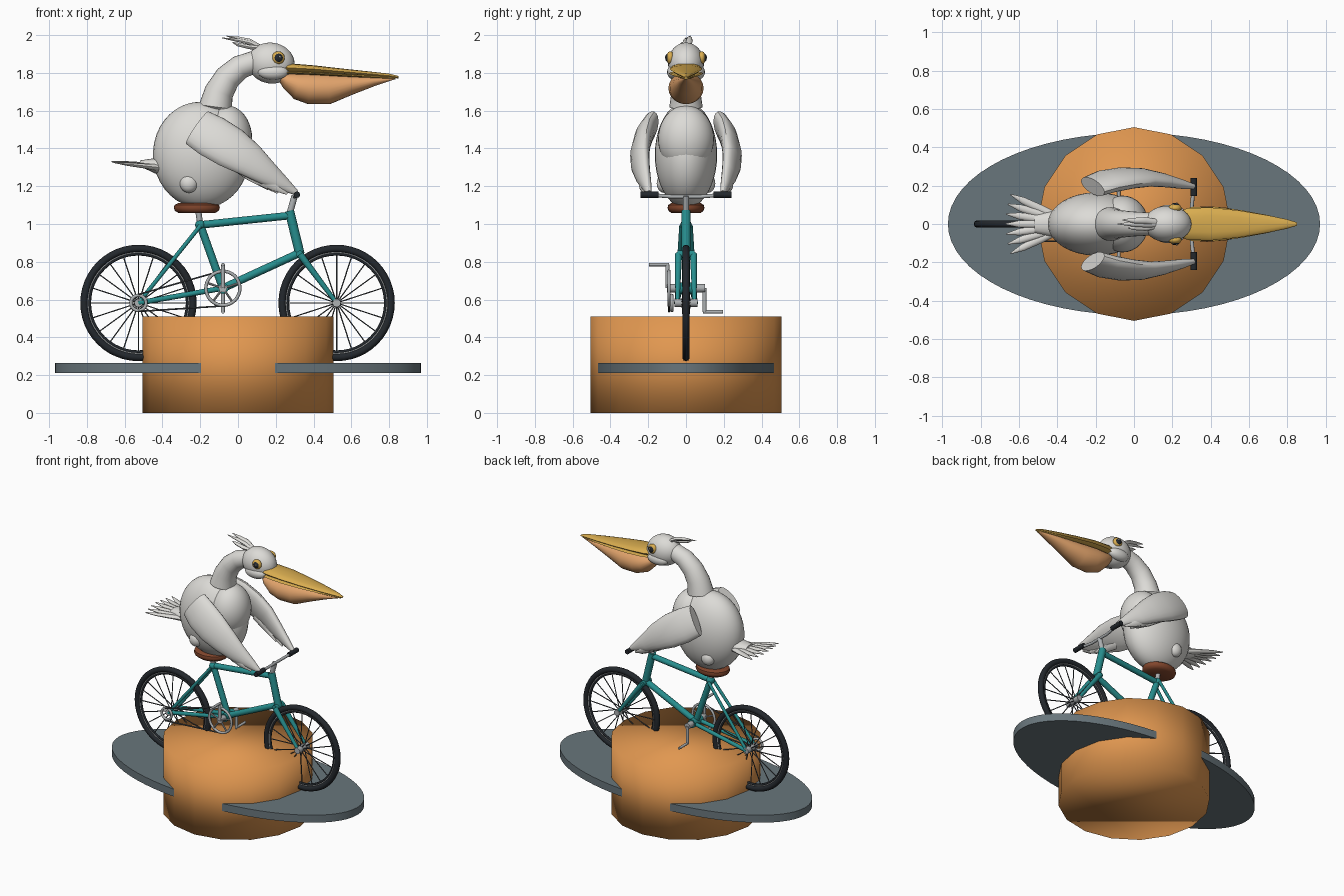
import bpy, bmesh, math
from math import sin, cos, pi
from mathutils import Vector

cube = bpy.data.objects.get("Cube")
if cube:
    bpy.data.objects.remove(cube, do_unlink=True)


def material(name, r, g, b):
    m = bpy.data.materials.new(name)
    m.use_nodes = True
    m.diffuse_color = (r, g, b, 1)
    bsdf = next(n for n in m.node_tree.nodes if n.type == 'BSDF_PRINCIPLED')
    bsdf.inputs["Base Color"].default_value = (r, g, b, 1)
    return m


orange = material("orange", .75, .31, .08)
slate = material("slate", .14, .18, .2)
teal = material("teal", .02, .27, .27)
white = material("feather white", .72, .71, .68)
yellow = material("bill yellow", .7, .42, .08)
tan = material("pouch tan", .76, .37, .15)
brown = material("saddle brown", .22, .06, .025)
black = material("rubber black", .017, .021, .026)
metal = material("metal", .42, .44, .45)
dark = material("spoke grey", .08, .09, .1)


def finish(name, mat, bm):
    bmesh.ops.recalc_face_normals(bm, faces=bm.faces)
    me = bpy.data.meshes.new(name)
    bm.to_mesh(me)
    bm.free()
    me.materials.append(mat)
    ob = bpy.data.objects.new(name, me)
    bpy.context.collection.objects.link(ob)
    return ob


def loft(name, mat, rings, n=16, up=(0, 0, 1)):
    """Skin elliptical rings: (centre, side radius, up radius)."""
    bm, loops = bmesh.new(), []
    cs = [Vector(r[0]) for r in rings]
    for i, (c, a, b) in enumerate(rings):
        t = (cs[min(i + 1, len(cs) - 1)] - cs[max(i - 1, 0)]).normalized()
        ref = Vector(up)
        if t.cross(ref).length < .05:
            ref = Vector((1, 0, 0))
        s = t.cross(ref).normalized()
        u = s.cross(t)
        loops.append([bm.verts.new(cs[i] + s * a * cos(2 * pi * k / n) + u * b * sin(2 * pi * k / n))
                      for k in range(n)])
    for p, q in zip(loops, loops[1:]):
        for k in range(n):
            bm.faces.new((p[k], p[(k + 1) % n], q[(k + 1) % n], q[k]))
    bm.faces.new(loops[0])
    bm.faces.new(loops[-1])
    return finish(name, mat, bm)


def rod(name, mat, a, b, r, r2=None, n=12):
    r2 = r2 or r
    return loft(name, mat, [(a, r, r), (b, r2, r2)], n)


def ball(name, mat, c, size, tilt=0):
    bpy.ops.mesh.primitive_uv_sphere_add(segments=32, ring_count=20, radius=1, location=c, rotation=(0, tilt, 0))
    ob = bpy.context.object
    ob.name, ob.scale = name, size
    ob.data.materials.append(mat)
    return ob


def ring(name, mat, c, major, minor):
    bpy.ops.mesh.primitive_torus_add(location=c, rotation=(pi / 2, 0, 0), major_radius=major,
                                     minor_radius=minor, major_segments=48, minor_segments=10)
    bpy.context.object.name = name
    bpy.context.object.data.materials.append(mat)


# Pedestal and oval base plate
pedestal = loft("pedestal", orange, [((0, 0, 0), .505, .505), ((0, 0, .51), .505, .505)], 16)
loft("oval_plate", slate, [((0, 0, .21), .475, .97), ((0, 0, .265), .475, .97)], 64)

# Wheels
for label, wx in (("rear", -.527), ("front", .522)):
    wz = .582
    ring(label + "_tyre", black, (wx, 0, wz), .288, .02)
    ring(label + "_rim", metal, (wx, 0, wz), .268, .007)
    ring(label + "_rim_inner", black, (wx, 0, wz), .259, .008)
    rod(label + "_hub", metal, (wx, -.06, wz), (wx, .06, wz), .022)
    for k in range(20):
        a = 2 * pi * k / 20
        y = .02 * (-1) ** k
        rod(label + "_spoke", dark, (wx + .02 * cos(a), y, wz + .02 * sin(a)),
            (wx + .26 * cos(a), 0, wz + .26 * sin(a)), .0035, n=6)

# Frame tubes
bottom, cluster = (-.08, 0, .66), (-.2, 0, .995)
head_top, head_low = (.272, 0, 1.07), (.328, 0, .84)
rod("seat_tube", teal, bottom, cluster, .021)
rod("top_tube", teal, cluster, (.278, 0, 1.045), .02)
rod("down_tube", teal, bottom, (.322, 0, .845), .021)
rod("head_tube", teal, head_top, head_low, .025)
rod("fork_crown", teal, (.328, -.045, .84), (.328, .045, .84), .02)
ball("seat_lug", teal, cluster, (.027, .03, .027))
for s in (-1, 1):
    rod("fork_blade", teal, (.328, s * .04, .84), (.522, s * .045, .582), .019, .011)
    rod("seat_stay", teal, (-.2, s * .025, .99), (-.527, s * .05, .582), .011)
    rod("chain_stay", teal, (-.08, s * .03, .66), (-.527, s * .05, .582), .014)

# Saddle
rod("seat_post", metal, cluster, (-.21, 0, 1.07), .016)
loft("saddle", brown, [((-.218, 0, z), .8 * r, r) for z, r in
                       ((1.057, .095), (1.07, .116), (1.085, .122), (1.1, .118), (1.11, .1))], 28)

# Handlebar
rod("stem", metal, (.275, 0, 1.06), (.3, 0, 1.15), .017)
loft("handlebar", metal, [((x, y, z), .01, .01) for x, y, z in
                          ((.312, -.2, 1.155), (.3, -.08, 1.145), (.3, .08, 1.145), (.312, .2, 1.155))], 12)

# Cranks, chainring, chain
rod("crank_axle", metal, (-.08, -.1, .66), (-.08, .1, .66), .022)
rod("bottom_bracket", teal, (-.08, -.05, .66), (-.08, .05, .66), .03)
ring("chainring", metal, (-.08, -.09, .66), .09, .009)
ring("sprocket", metal, (-.527, -.075, .582), .04, .009)
for k in range(5):
    a = 2 * pi * k / 5 + .3
    rod("chainring_arm", metal, (-.08, -.09, .66), (-.08 + .09 * cos(a), -.09, .66 + .09 * sin(a)), .006, n=8)
for s in (-1, 1):
    rod("chain_run", dark, (-.527, -.09, .582 + s * .045), (-.08, -.09, .66 + s * .094), .005, n=6)
    tip = .66 - s * .125
    rod("crank_arm", metal, (-.08, s * .098, .66), (-.08, s * .098, tip), .011)
    rod("pedal", metal, (-.08, s * .09, tip), (-.08, s * .195, tip), .009)
    rod("grip", black, (.312, s * .145, 1.155), (.312, s * .24, 1.155), .017)

# Bird body, neck and head
ball("body", white, (-.195, 0, 1.365), (.255, .165, .282), -.08)
ball("chest", white, (-.06, 0, 1.45), (.135, .148, .178))
loft("neck", white, [((x, 0, z), r, r) for x, z, r in
                     ((-.12, 1.55, .1), (-.12, 1.62, .088), (-.1, 1.7, .077), (-.055, 1.775, .07),
                      (.01, 1.83, .064), (.08, 1.855, .06), (.16, 1.86, .055))], 24)
ball("head", white, (.175, 0, 1.852), (.125, .095, .108), .15)
for s in (-1, 1):
    ball("thigh", white, (-.26, s * .115, 1.215), (.048, .04, .05))
    ball("cheek", white, (.185, s * .06, 1.805), (.08, .04, .042))
    ball("eye_ring", yellow, (.213, s * .083, 1.88), (.034, .022, .034))
    ball("pupil", black, (.215, s * .095, 1.88), (.023, .015, .023))
    ball("eye_glint", white, (.222, s * .109, 1.886), (.005, .003, .005))

# Bill
loft("upper_bill", yellow, [((x, 0, z), w, h) for x, z, w, h in
                            ((.22, 1.83, .06, .025), (.28, 1.826, .083, .024), (.4, 1.82, .086, .02),
                             (.55, 1.807, .07, .016), (.7, 1.794, .045, .013), (.8, 1.785, .024, .011),
                             (.85, 1.777, .008, .006))], 12)
loft("lower_bill", yellow, [((x, 0, z), w, .008) for x, z, w in
                            ((.24, 1.8, .07), (.3, 1.8, .088), (.42, 1.795, .09), (.56, 1.787, .072),
                             (.7, 1.78, .046), (.835, 1.772, .01))], 12)
loft("pouch", tan, [((x, 0, (t + b) / 2), w, (t - b) / 2) for x, t, b, w in
                    ((.22, 1.8, 1.765, .04), (.26, 1.805, 1.715, .07), (.32, 1.805, 1.658, .088),
                     (.38, 1.803, 1.634, .093), (.48, 1.798, 1.634, .085), (.6, 1.79, 1.685, .062),
                     (.72, 1.782, 1.73, .038), (.83, 1.775, 1.766, .01))], 24)

# Crest
for y, x, z in ((0, -.085, 1.985), (.018, -.06, 1.995), (-.018, -.03, 1.962)):
    loft("crest_feather", white, [((.13, y * .4, 1.93), .016, .012), ((.06, y, z - .025), .018, .012),
                                  ((.0, y, z - .012), .014, .01), ((x, y * 1.2, z), .002, .002)], 10)

# Tail fan
loft("tail_base", white, [((-.36, 0, 1.3), .07, .06), ((-.44, 0, 1.31), .065, .04), ((-.52, 0, 1.322), .045, .015)])
for k in range(-3, 4):
    a = k * .15
    reach = [(-.4 - d * cos(a), k * .012 + d * sin(a), 1.305 + d * .1 - abs(k) * .003) for d in (0, .1, .2, .27)]
    loft("tail_feather", white, [(p, w, h) for p, w, h in
                                 zip(reach, (.02, .022, .018, .003), (.02, .013, .009, .003))], 10)

# Wings reaching to the grips
for s in (-1, 1):
    path = ((-.215, .195, 1.51, .045, .108), (-.14, .222, 1.465, .05, .118), (-.04, .24, 1.405, .048, .115),
            (.06, .243, 1.34, .042, .095), (.16, .228, 1.265, .034, .066), (.25, .208, 1.205, .024, .036),
            (.31, .195, 1.165, .014, .014))
    loft("wing", white, [((x, s * y, z), a, b) for x, y, z, a, b in path], 20, up=(.5, -s * .28, .85))
    for x, z, tx, tz in ((-.02, 1.32, .16, 1.185), (.06, 1.28, .21, 1.165), (.13, 1.24, .26, 1.16)):
        loft("wing_feather", white, [((x, s * .235, z), .02, .035), (((x + tx) / 2, s * .232, (z + tz) / 2), .016, .028),
                                     ((tx, s * .215, tz), .005, .006)], 10)

# Smooth shading
bpy.ops.object.select_all(action='DESELECT')
for ob in bpy.context.scene.objects:
    if ob.type == 'MESH':
        ob.select_set(True)
        bpy.context.view_layer.objects.active = ob
bpy.ops.object.shade_smooth_by_angle(angle=math.radians(40))
for poly in pedestal.data.polygons:
    poly.use_smooth = True
sharp = pedestal.data.attributes.get("sharp_edge")
if sharp:
    pedestal.data.attributes.remove(sharp)
